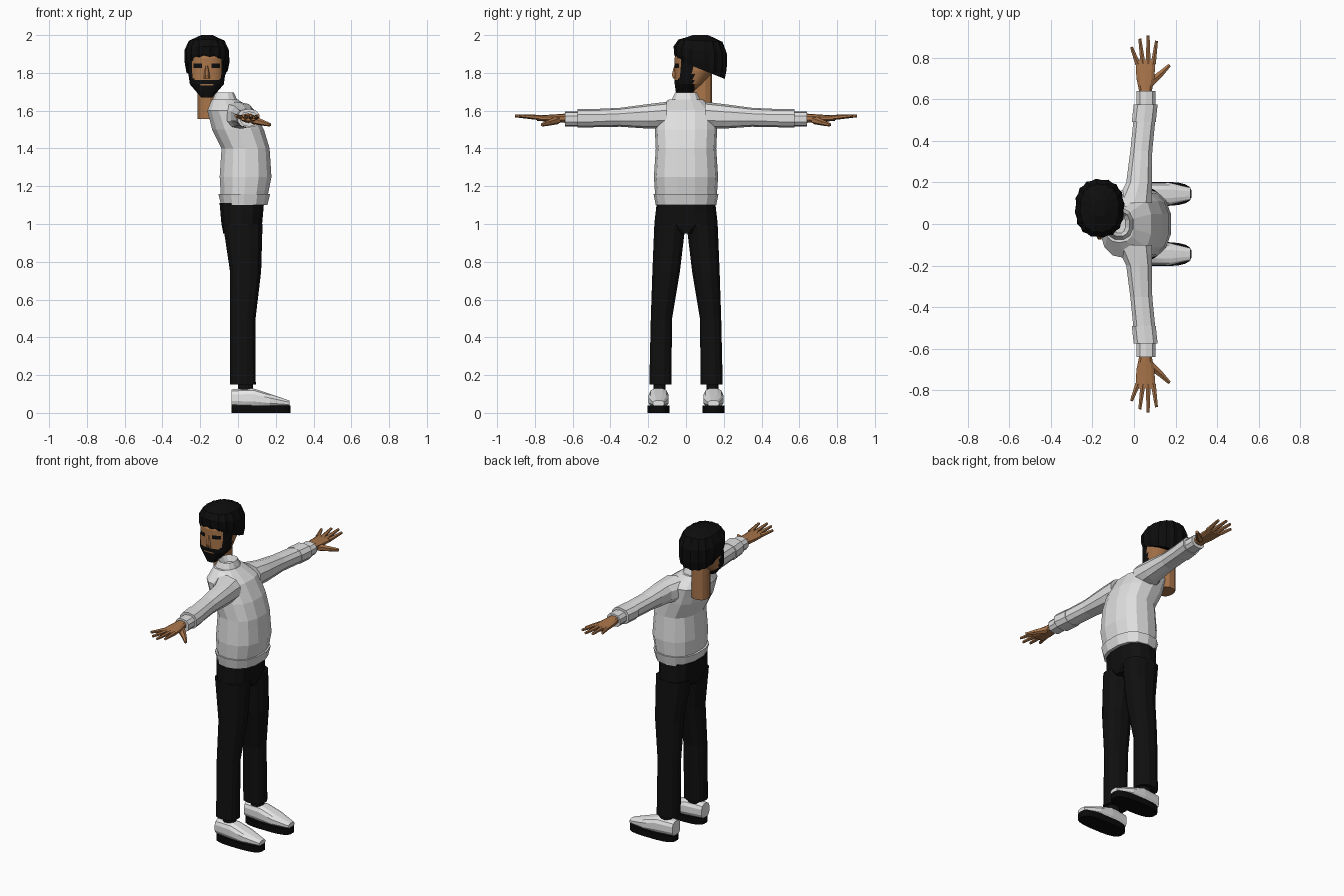
import bpy, bmesh, math
from mathutils import Vector, Matrix

if "Cube" in bpy.data.objects:
    bpy.data.objects.remove(bpy.data.objects["Cube"], do_unlink=True)


def material(name, red, green, blue):
    mat = bpy.data.materials.new(name)
    mat.use_nodes = True
    color = (red, green, blue, 1)
    mat.diffuse_color = color
    mat.node_tree.nodes["Principled BSDF"].inputs["Base Color"].default_value = color
    return mat


sweater_white = material("sweater white", .74, .74, .74)
shoe_white = material("shoe white", .8, .8, .8)
skin_brown = material("skin brown", .4, .18, .07)
hair_black = material("hair black", .004, .004, .004)
trouser_black = material("trouser black", .005, .005, .005)
sole_black = material("sole black", .003, .003, .003)


def sample(values, u):
    """Read a constant, or an evenly spaced outline at u from start to end."""
    if not isinstance(values, tuple):
        return values
    place = u * (len(values) - 1)
    index = min(int(place), len(values) - 2)
    return values[index] + (values[index + 1] - values[index]) * (place - index)


def add_loft(bm, axis, x, y, z, a, b, rows=4, sides=12, power=2.4, tilt=0, ridge=0):
    """Sweep a rounded section with half sizes a and b along the path x, y, z."""
    along = "xyz".index(axis)
    across = [i for i in range(3) if i != along]
    loops = []
    for row in range(rows + 1):
        u = row / rows
        centre = Vector([sample(values, u) for values in (x, y, z)])
        loop = []
        for i in range(sides):
            angle = math.tau * (i + .5) / sides
            offset = Vector((0, 0, 0))
            for k, size, wave in zip(across, (a, b), (math.cos(angle), math.sin(angle))):
                bulge = math.copysign(abs(wave) ** (2 / power), wave)
                offset[k] = bulge * sample(size, u) * (1 - ridge * (i % 2))
            offset[along] = sample(tilt, u) * offset[across[1]]
            loop.append(bm.verts.new(centre + offset))
        loops.append(loop)
    for low, high in zip(loops, loops[1:]):
        for i in range(sides):
            j = (i + 1) % sides
            bm.faces.new((low[i], low[j], high[j], high[i]))
    bm.faces.new(loops[0])
    bm.faces.new(loops[-1])


def add_finger(bm, start, end, thick, thin):
    start, end = Vector(start), Vector(end)
    aim = end - start
    turn = aim.to_track_quat("Z", "Y").to_matrix().to_4x4()
    bmesh.ops.create_cone(bm, cap_ends=True, segments=6, radius1=thick, radius2=thin,
                          depth=aim.length, matrix=Matrix.Translation((start + end) / 2) @ turn)


def finish(name, bm, *materials, rule=None, paired=False):
    bmesh.ops.recalc_face_normals(bm, faces=bm.faces)
    if rule:
        for face in bm.faces:
            face.material_index = rule(face.calc_center_median())
    mesh = bpy.data.meshes.new(name)
    bm.to_mesh(mesh)
    bm.free()
    for mat in materials:
        mesh.materials.append(mat)
    part = bpy.data.objects.new(name, mesh)
    bpy.context.collection.objects.link(part)
    if paired:
        mirror = part.modifiers.new("other side", "MIRROR")
        mirror.use_axis = (False, True, False)
        mirror.use_mirror_merge = False


def loft(name, mat, axis, paired=False, **shape):
    bm = bmesh.new()
    add_loft(bm, axis, **shape)
    finish(name, bm, mat, paired=paired)


# Sweater with a rounded upper back and an open collar
loft("sweater_body", sweater_white, "z", rows=10, sides=14,
     x=(.03, .04, .04, 0, -.04, -.07), y=0, z=(1.1, 1.25, 1.4, 1.5, 1.6, 1.66),
     a=(.12, .14, .13, .14, .125, .07), b=(.16, .17, .16, .165, .165, .09))
loft("sweater_hem", sweater_white, "z", rows=2, sides=14,
     x=.033, y=0, z=(1.1, 1.16), a=(.125, .14), b=(.16, .172))
loft("collar", sweater_white, "z", x=-.07, y=0, z=(1.63, 1.695, 1.66),
     a=(.08, .05, .03), b=(.09, .06, .045))

# Sleeves, turned cuffs and wrist bands
loft("sleeves", sweater_white, "y", paired=True, rows=6, sides=10,
     x=(0, .025, .035, .05), y=(.1, .2, .35, .5), z=(1.575, 1.56),
     a=(.09, .065, .055, .055), b=(.072, .065, .05, .048))
loft("cuffs", sweater_white, "y", paired=True, rows=1, sides=10,
     x=(.047, .056), y=(.49, .575), z=1.56, a=.06, b=.05)
loft("wrist_bands", sweater_white, "y", paired=True, rows=1, sides=10,
     x=.058, y=(.55, .64), z=1.556, a=.047, b=.04)

# Hands with four spread fingers and a two-part thumb
bm = bmesh.new()
add_loft(bm, "y", x=.055, y=(.63, .7, .79), z=1.56,
         a=(.03, .045, .05), b=(.025, .02, .014), sides=10)
for k, reach in enumerate((.85, .89, .905, .88)):
    add_finger(bm, (.018 + .025 * k, .77, 1.563), (.04 * k - .012, reach, 1.573), .014, .008)
knuckle = (.135, .728, 1.535)
add_finger(bm, (.08, .68, 1.55), knuckle, .022, .015)
add_finger(bm, knuckle, (.17, .763, 1.525), .015, .009)
finish("hands", bm, skin_brown, paired=True)

# Trousers and ankles
loft("trouser_seat", trouser_black, "z", sides=14, x=.02, y=0, z=(.95, 1, 1.11),
     a=(.1, .11, .12), b=(.05, .168, .155))
loft("trouser_legs", trouser_black, "z", paired=True, rows=6,
     x=(.026, .025, .04, .025), y=(.136, .13, .105, .085), z=(.15, .5, .75, 1),
     a=(.07, .07, .085, .108), b=(.06, .058, .075, .085))
loft("ankles", trouser_black, "z", paired=True, rows=1,
     x=.04, y=.14, z=(.08, .17), a=.04, b=.032)

# Shoes on flat soles
loft("soles", sole_black, "z", paired=True, rows=1, sides=20, power=3,
     x=.121, y=.145, z=(0, .04), a=.157, b=.058)
loft("shoes", shoe_white, "x", paired=True, rows=9, power=2.8,
     x=(-.034, .08, .17, .272), y=.145, z=(.08, .08, .065, .05),
     a=(.04, .053, .055, .03), b=(.046, .051, .036, .016))

# Neck and nose
head_x = -.165
loft("neck", skin_brown, "z", rows=2, x=head_x, y=.085, z=(1.555, 1.8), a=.05, b=.055)
loft("nose", skin_brown, "z", sides=8, x=head_x, y=-.05, z=(1.77, 1.79, 1.84),
     a=(.018, .016, .008), b=(.02, .027, .013))


def facial_hair(c):
    side = abs(c.x - head_x)
    lip = side < .035 and c.z > 1.73
    jaw = c.z < 1.742 and c.y < .045 and not lip
    cheek = c.z < 1.775 and c.y < .04 and side > .07
    sideburn = -.03 < c.y < .04 and side > .07
    moustache = 1.742 < c.z < 1.766 and c.y < 0 and side < .075
    eye = 1.824 < c.z < 1.846 and c.y < 0 and .024 < side < .07
    return int(jaw or cheek or sideburn or moustache or eye)


# Head with beard, moustache and eyes coloured by region
bm = bmesh.new()
add_loft(bm, "z", x=head_x, y=(-.02, .015, .045, .06, .06), z=(1.67, 1.95),
         a=(.03, .09, .1, .1, .08), b=(.03, .075, .105, .12, .09), rows=36, sides=48)
finish("head", bm, skin_brown, hair_black, rule=facial_hair)

# Ridged hair, lower at the nape than at the forehead
loft("hair", hair_black, "z", rows=8, sides=32, ridge=.05,
     x=head_x, y=.076, z=(1.82, 1.86, 1.92, 1.97, 2),
     a=(.112, .12, .118, .095, .03), b=(.13, .14, .142, .118, .04),
     tilt=(-.4, -.3, -.15, -.05, 0))
